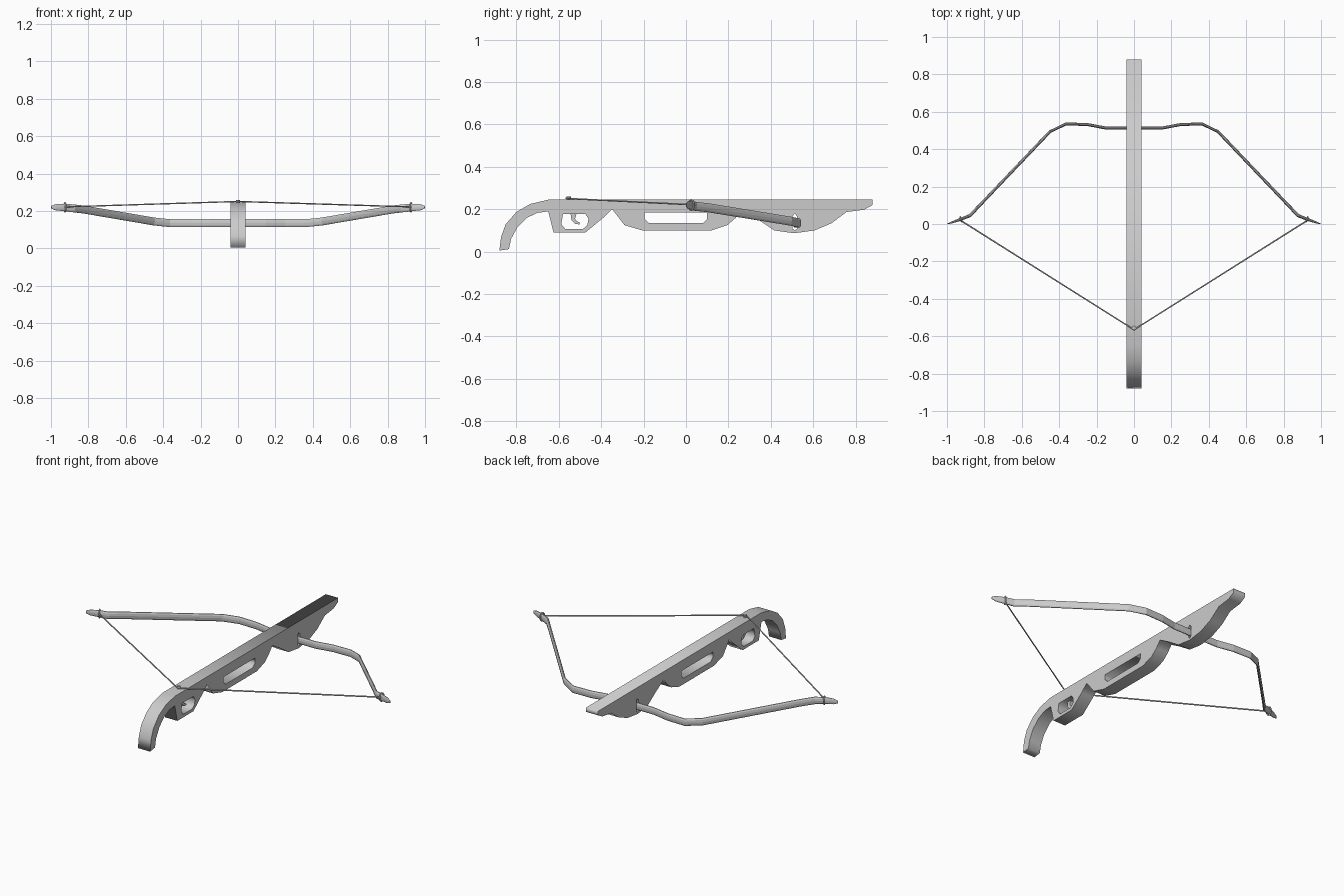
import bpy, bmesh
from math import pi, cos, sin
from mathutils import Vector

if "Cube" in bpy.data.objects:
    bpy.data.objects.remove(bpy.data.objects["Cube"])


def plate(name, loops, half):
    """Side profile in (y, z), with holes, extruded across x."""
    cu = bpy.data.curves.new(name, 'CURVE')
    cu.dimensions, cu.fill_mode, cu.extrude = '2D', 'BOTH', half
    for pts in loops:
        sp = cu.splines.new('POLY')
        sp.points.add(len(pts) - 1)
        for p, (y, z) in zip(sp.points, pts):
            p.co = (y, z, 0, 1)
        sp.use_cyclic_u = True
    ob = bpy.data.objects.new(name, cu)
    ob.rotation_euler = (pi / 2, 0, pi / 2)
    bpy.context.collection.objects.link(ob)
    bpy.ops.object.select_all(action='DESELECT')
    bpy.context.view_layer.objects.active = ob
    ob.select_set(True)
    bpy.ops.object.convert(target='MESH')
    return bpy.context.object


def sweep(name, path, sides, closed=False):
    """Elliptical section swept on a path of (x, y, z, thickness, height)."""
    bm = bmesh.new()
    pos = [Vector(p[:3]) for p in path]
    n, rings = len(path), []
    for i, p in enumerate(path):
        a = pos[(i - 1) % n] if closed else pos[max(i - 1, 0)]
        b = pos[(i + 1) % n] if closed else pos[min(i + 1, n - 1)]
        t = (b - a).normalized()
        side = t.cross(Vector((0, 0, 1)))
        side = side.normalized() if side.length > 0.05 else Vector((0, 1, 0))
        up = side.cross(t)
        rings.append([bm.verts.new(pos[i] + side * p[3] * cos(k * 2 * pi / sides)
                                   + up * p[4] * sin(k * 2 * pi / sides)) for k in range(sides)])
    for i in range(n if closed else n - 1):
        r, s = rings[i], rings[(i + 1) % n]
        for k in range(sides):
            j = (k + 1) % sides
            bm.faces.new((r[k], r[j], s[j], s[k]))
    if not closed:
        bm.faces.new(rings[0])
        bm.faces.new(rings[-1])
    bmesh.ops.recalc_face_normals(bm, faces=bm.faces)
    me = bpy.data.meshes.new(name)
    bm.to_mesh(me)
    bm.free()
    ob = bpy.data.objects.new(name, me)
    bpy.context.collection.objects.link(ob)
    return ob


# Stock with curved grip, trigger guard, handle slot and bow slot
outline = [(.88, .245), (-.65, .245), (-.735, .225), (-.80, .187), (-.85, .13), (-.872, .07), (-.88, .005),
           (-.835, .012), (-.825, .06), (-.795, .115), (-.75, .16), (-.70, .183), (-.65, .19),
           (-.625, .09), (-.475, .09), (-.39, .16), (-.348, .20), (-.29, .125), (-.205, .10),
           (.12, .10), (.195, .125), (.235, .16), (.265, .197), (.335, .155), (.417, .10), (.51, .087),
           (.606, .10), (.686, .134), (.757, .187), (.84, .198), (.88, .22)]
guard_hole = [(-.58, .178), (-.475, .178), (-.46, .155), (-.465, .125), (-.485, .108), (-.57, .108), (-.588, .13)]
handle_slot = [(-.195, .185), (.10, .185), (.10, .155), (.08, .135), (-.175, .135), (-.195, .155)]
bow_slot = [(.503, .108), (.503, .168), (.513, .18), (.523, .168), (.523, .108), (.513, .1)]
plate("stock", [outline, guard_hole, handle_slot, bow_slot], .04)

# Trigger
plate("trigger", [[(-.545, .185), (-.515, .185), (-.523, .155), (-.515, .143), (-.50, .137),
                   (-.502, .128), (-.525, .132), (-.54, .148)]], .012)

# Bow limbs in one piece
half = [(.15, .513, .135, .008, .022), (.25, .532, .135, .008, .022), (.365, .535, .135, .008, .022),
        (.45, .493, .144, .008, .022), (.82, .105, .207, .008, .022), (.877, .045, .214, .009, .022),
        (.93, .024, .219, .008, .021), (.975, .008, .22, .005, .017), (.998, .001, .22, .002, .008)]
sweep("bow", [(-p[0],) + p[1:] for p in reversed(half)] + half, 10)

# Bowstring drawn back to the catch
w = .004
sweep("bowstring", [(-.925, .018, .222, w, w), (0, -.565, .251, w, w), (.925, .018, .222, w, w)], 6)

# String loops round the limb tips
for s, label in ((-1, "left"), (1, "right")):
    loop = []
    for k in range(12):
        a = k * 2 * pi / 12
        loop.append((s * (.925 + .005 * cos(a)), .025 + .013 * cos(a), .22 + .025 * sin(a)))
    cu = bpy.data.curves.new("string_loop_" + label, 'CURVE')
    cu.dimensions, cu.bevel_depth, cu.bevel_resolution = '3D', .004, 1
    sp = cu.splines.new('POLY')
    sp.points.add(11)
    for p, c in zip(sp.points, loop):
        p.co = (*c, 1)
    sp.use_cyclic_u = True
    bpy.context.collection.objects.link(bpy.data.objects.new(cu.name, cu))

# String catch
bpy.ops.mesh.primitive_cylinder_add(vertices=10, radius=.01, depth=.025, location=(0, -.553, .247))
bpy.context.object.name = "string_catch"
